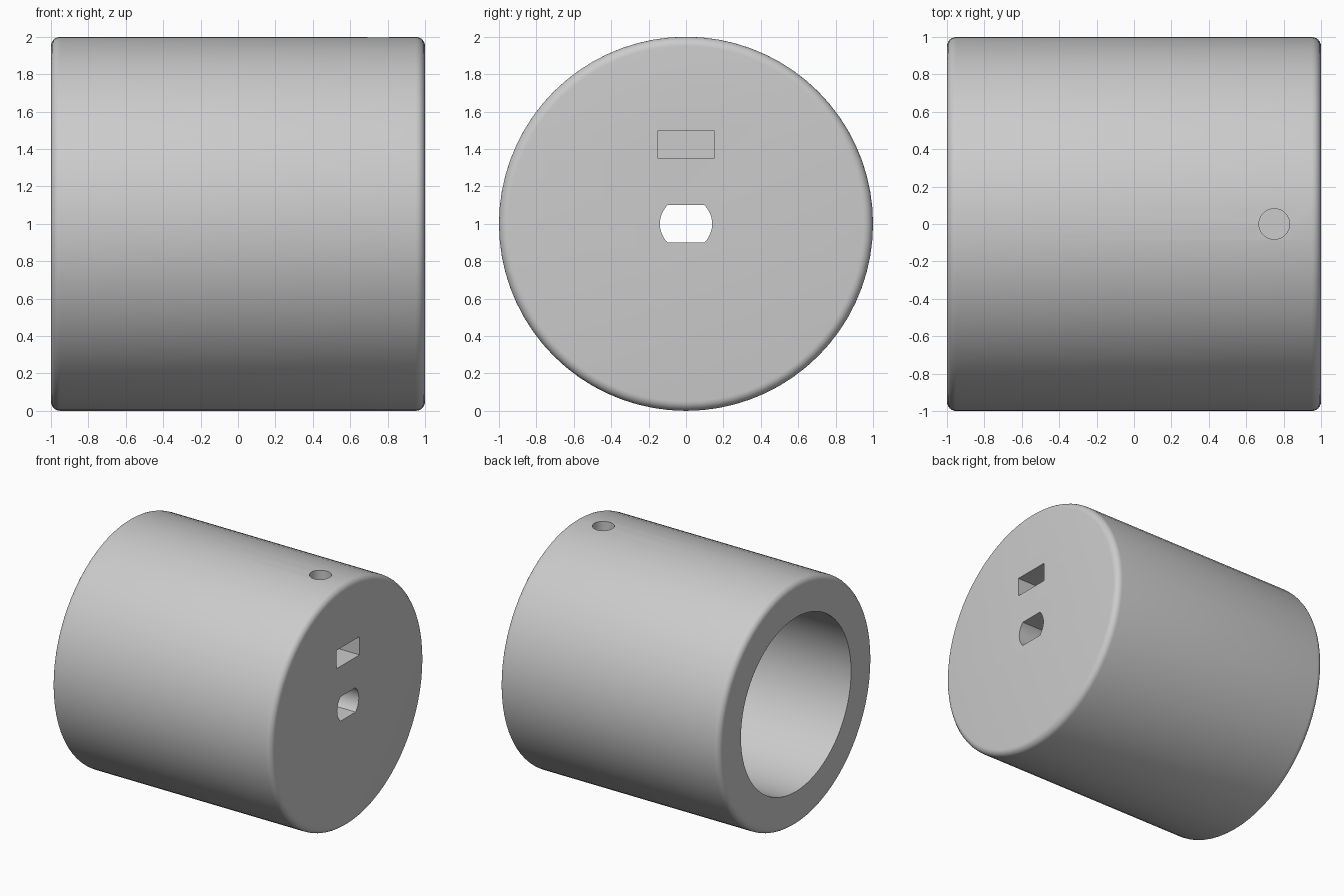
import bpy, bmesh, math
from mathutils import Matrix, Vector

cube = bpy.data.objects.get("Cube")
if cube:
    bpy.data.objects.remove(cube, do_unlink=True)

SEGMENTS = 72
CENTRE = Vector((0, 0, 1))
RIM = 0.05          # edge rounding
BORE = 0.715        # radius of the open bore
FLOOR = 0.5         # x where the bore ends


def new_object(name, bm):
    bmesh.ops.remove_doubles(bm, verts=bm.verts, dist=1e-5)
    bmesh.ops.recalc_face_normals(bm, faces=bm.faces)
    mesh = bpy.data.meshes.new(name)
    bm.to_mesh(mesh)
    bm.free()
    obj = bpy.data.objects.new(name, mesh)
    bpy.context.collection.objects.link(obj)
    return obj


def lathe(name, profile):
    """Revolve (x, radius) points around the horizontal axis."""
    bm = bmesh.new()
    rings = []
    for x, r in profile:
        angles = [math.tau * i / SEGMENTS for i in range(SEGMENTS)]
        rings.append([bm.verts.new(CENTRE + Vector((x, r * math.sin(a), r * math.cos(a))))
                      for a in angles])
    for a, b in zip(rings, rings[1:]):
        for i in range(SEGMENTS):
            j = (i + 1) % SEGMENTS
            bm.faces.new((a[i], a[j], b[j], b[i]))
    bm.faces.new(rings[0])
    bm.faces.new(rings[-1])
    return new_object(name, bm)


def prism(name, outline, x0, x1):
    """Extrude a (y, z) outline along x."""
    bm = bmesh.new()
    face = bm.faces.new([bm.verts.new((x0, y, z)) for y, z in outline])
    grown = bmesh.ops.extrude_face_region(bm, geom=[face])["geom"]
    verts = [v for v in grown if isinstance(v, bmesh.types.BMVert)]
    bmesh.ops.translate(bm, verts=verts, vec=(x1 - x0, 0, 0))
    return new_object(name, bm)


def cut(target, cutter):
    mod = target.modifiers.new("Cut", "BOOLEAN")
    mod.operation = "DIFFERENCE"
    mod.solver = "EXACT"
    mod.object = cutter
    cutter.hide_render = True
    bpy.context.view_layer.objects.active = target
    bpy.ops.object.modifier_apply(modifier=mod.name)
    bpy.data.objects.remove(cutter, do_unlink=True)


# Knob body: a drum with rounded rims, opened by the bore
arc = [math.radians(15 * i) for i in range(7)]
right = [(1 - RIM + RIM * math.sin(a), 1 - RIM + RIM * math.cos(a)) for a in arc]
left = [(-x, r) for x, r in reversed(right)]
knob = lathe("knob_body", [(FLOOR, BORE), (-1, BORE)] + left + right)

# Shaft slot with two flats
half = math.asin(0.1 / 0.14)
side = [half * (i / 6 - 1) for i in range(13)]
slot = [(0.14 * math.cos(a + t), 1 + 0.14 * math.sin(a + t))
        for t in (0, math.pi) for a in side]
cut(knob, prism("shaft_slot_cutter", slot, FLOOR - 0.1, 1.1))

# Nut pocket above the shaft
pocket = [(-0.15, 1.35), (0.15, 1.35), (0.15, 1.5), (-0.15, 1.5)]
cut(knob, prism("nut_pocket_cutter", pocket, 0.6, 1.1))

# Set screw hole from the top down to the shaft
bm = bmesh.new()
bmesh.ops.create_cone(bm, cap_ends=True, segments=32, radius1=0.082, radius2=0.082,
                      depth=1.1, matrix=Matrix.Translation((0.75, 0, 1.55)))
cut(knob, new_object("screw_hole_cutter", bm))

# Plain grey finish
grey = bpy.data.materials.new("light_grey")
grey.use_nodes = True
colour = (0.6, 0.6, 0.6, 1)
grey.diffuse_color = colour
grey.node_tree.nodes["Principled BSDF"].inputs["Base Color"].default_value = colour
knob.data.materials.clear()
knob.data.materials.append(grey)

bpy.ops.object.select_all(action="DESELECT")
knob.select_set(True)
bpy.context.view_layer.objects.active = knob
bpy.ops.object.shade_smooth_by_angle(angle=math.radians(30))
